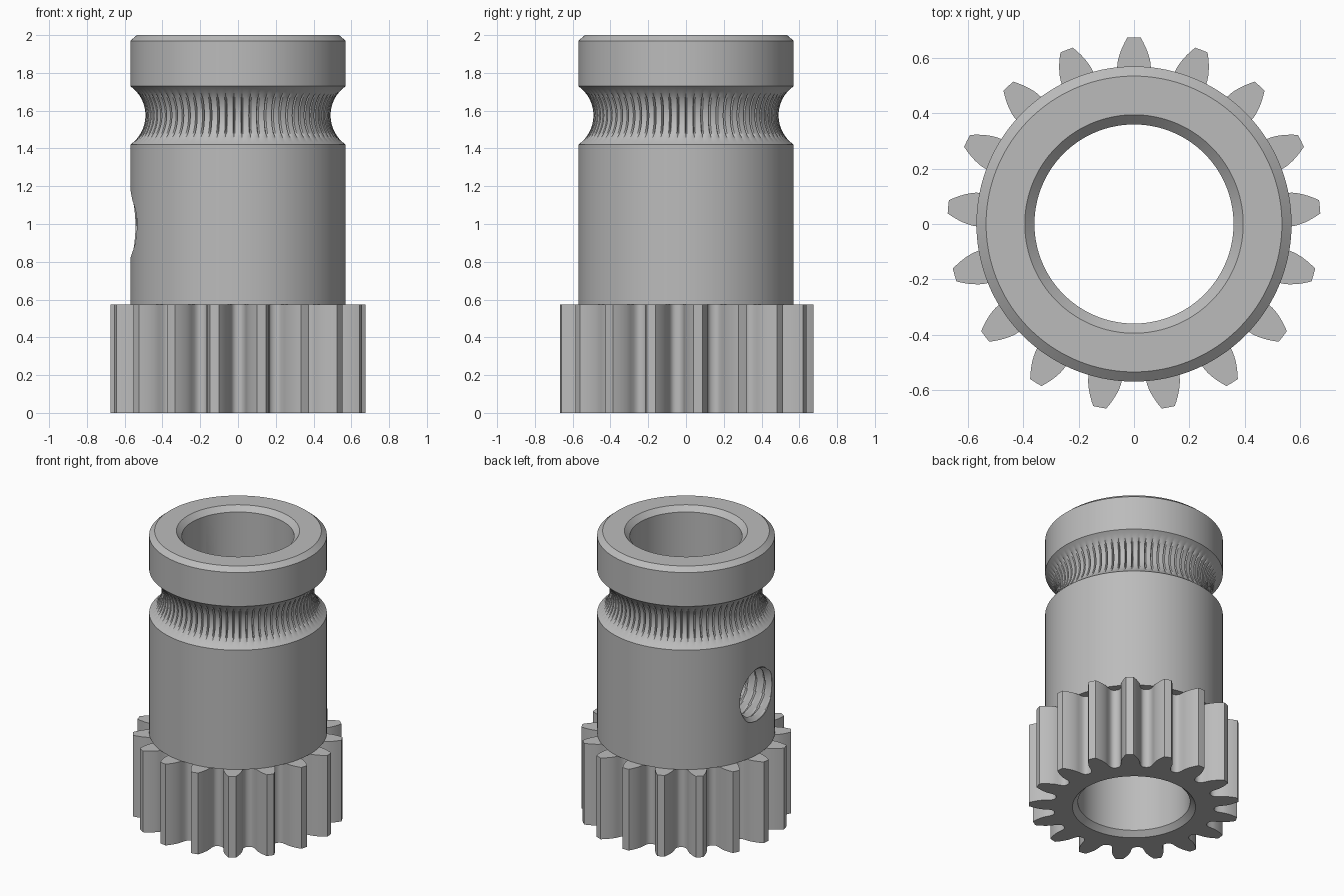
import bpy, bmesh
from math import pi, sin, cos, tan, acos, asin, sqrt, radians, tau

cube = bpy.data.objects.get("Cube")
if cube:
    bpy.data.objects.remove(cube, do_unlink=True)

steel = bpy.data.materials.new("steel grey")
steel.use_nodes = True
GREY = (0.5, 0.5, 0.5, 1)
steel.diffuse_color = GREY
steel.node_tree.nodes["Principled BSDF"].inputs["Base Color"].default_value = GREY


def make_object(name, rows, wrap_rows):
    """Skin closed rings of points; wrap rows into a tube or cap both ends."""
    bm = bmesh.new()
    rings = [[bm.verts.new(p) for p in row] for row in rows]
    count = len(rings[0])
    for i in range(len(rings) if wrap_rows else len(rings) - 1):
        a, b = rings[i], rings[(i + 1) % len(rings)]
        for j in range(count):
            k = (j + 1) % count
            bm.faces.new((a[j], a[k], b[k], b[j]))
    if not wrap_rows:
        bm.faces.new(rings[0])
        bm.faces.new(rings[-1])
    bmesh.ops.recalc_face_normals(bm, faces=bm.faces)
    mesh = bpy.data.meshes.new(name)
    bm.to_mesh(mesh)
    bm.free()
    mesh.materials.append(steel)
    obj = bpy.data.objects.new(name, mesh)
    bpy.context.collection.objects.link(obj)
    return obj


def activate(obj):
    bpy.ops.object.select_all(action='DESELECT')
    obj.select_set(True)
    bpy.context.view_layer.objects.active = obj


BODY_R, BORE_R, RIM_R = 0.57, 0.36, 0.395
GEAR_TOP, CHAMFER = 0.575, 0.035

# Pinion: involute tooth outline, mirrored and repeated
TEETH, TIP_R = 17, 0.675
PITCH_R = TIP_R * TEETH / (TEETH + 2)
PRESSURE = radians(20)
BASE_R = PITCH_R * cos(PRESSURE)


def involute(a):
    return tan(a) - a


def flank(r):
    return pi / (2 * TEETH) + involute(PRESSURE) - involute(acos(BASE_R / r))


half = [(0.515, pi / TEETH), (0.516, 0.165), (0.52, 0.145), (0.53, 0.127), (0.545, 0.115)]
half += [(r, flank(r)) for r in (0.57, 0.585, 0.6, 0.62, 0.64, 0.66, TIP_R)]
tooth = [(r, -a) for r, a in half] + [(TIP_R, 0)] + [(r, a) for r, a in half[:0:-1]]
outline = [(r, a + pi / 2 + t * tau / TEETH) for t in range(TEETH) for r, a in tooth]


def gear_ring(z, radius=None):
    return [((radius or r) * cos(a), (radius or r) * sin(a), z) for r, a in outline]


pinion = make_object("pinion", [
    gear_ring(0), gear_ring(GEAR_TOP), gear_ring(GEAR_TOP, BORE_R),
    gear_ring(CHAMFER, BORE_R), gear_ring(0, RIM_R)], True)

# Sleeve: turned profile with a round groove carrying fine slits
SLITS, GROOVE_Z, GROOVE_H, GROOVE_D = 74, 1.575, 0.155, 0.08
arc_r = (GROOVE_H ** 2 + GROOVE_D ** 2) / (2 * GROOVE_D)
arc_end = asin(GROOVE_H / arc_r)
STEPS = 16
profile = [(BODY_R, GEAR_TOP)]
for i in range(STEPS + 1):
    t = arc_end * (2 * i / STEPS - 1)
    profile.append((BODY_R - GROOVE_D + arc_r * (1 - cos(t)), GROOVE_Z + arc_r * sin(t)))
profile += [(BODY_R, 1.97), (0.535, 2), (RIM_R, 2), (BORE_R, 2 - CHAMFER), (BORE_R, GEAR_TOP)]


def sleeve_ring(r, z):
    depth = 0.022 * max(0, 1 - ((z - GROOVE_Z) / 0.128) ** 2) if r > RIM_R else 0
    ring = []
    for s in range(SLITS):
        for offset in (-0.13, 0, 0.13, 0.5):
            a = (s + offset) * tau / SLITS
            q = r - (depth if offset == 0 else 0)
            ring.append((q * cos(a), q * sin(a), z))
    return ring


sleeve = make_object("sleeve", [sleeve_ring(r, z) for r, z in profile], True)

# Threaded set screw hole through the right wall
THREAD_R, THREAD_D, THREAD_P, SIDES = 0.2, 0.034, 0.067, 48


def thread_ring(x):
    ring = []
    for j in range(SIDES):
        wave = abs(2 * ((x / THREAD_P + j / SIDES) % 1) - 1)
        r = THREAD_R - THREAD_D * wave
        a = j * tau / SIDES
        ring.append((x, r * cos(a), 1 + r * sin(a)))
    return ring


cutter = make_object("thread_cutter",
                     [thread_ring(-0.65 + i * THREAD_P / 12) for i in range(80)], False)
cutter.hide_render = True
cut = sleeve.modifiers.new("screw hole", 'BOOLEAN')
cut.operation = 'DIFFERENCE'
cut.solver = 'EXACT'
cut.object = cutter
activate(sleeve)
bpy.ops.object.modifier_apply(modifier=cut.name)
bpy.data.objects.remove(cutter, do_unlink=True)

for part in (pinion, sleeve):
    activate(part)
    bpy.ops.object.shade_smooth_by_angle(angle=radians(30))
